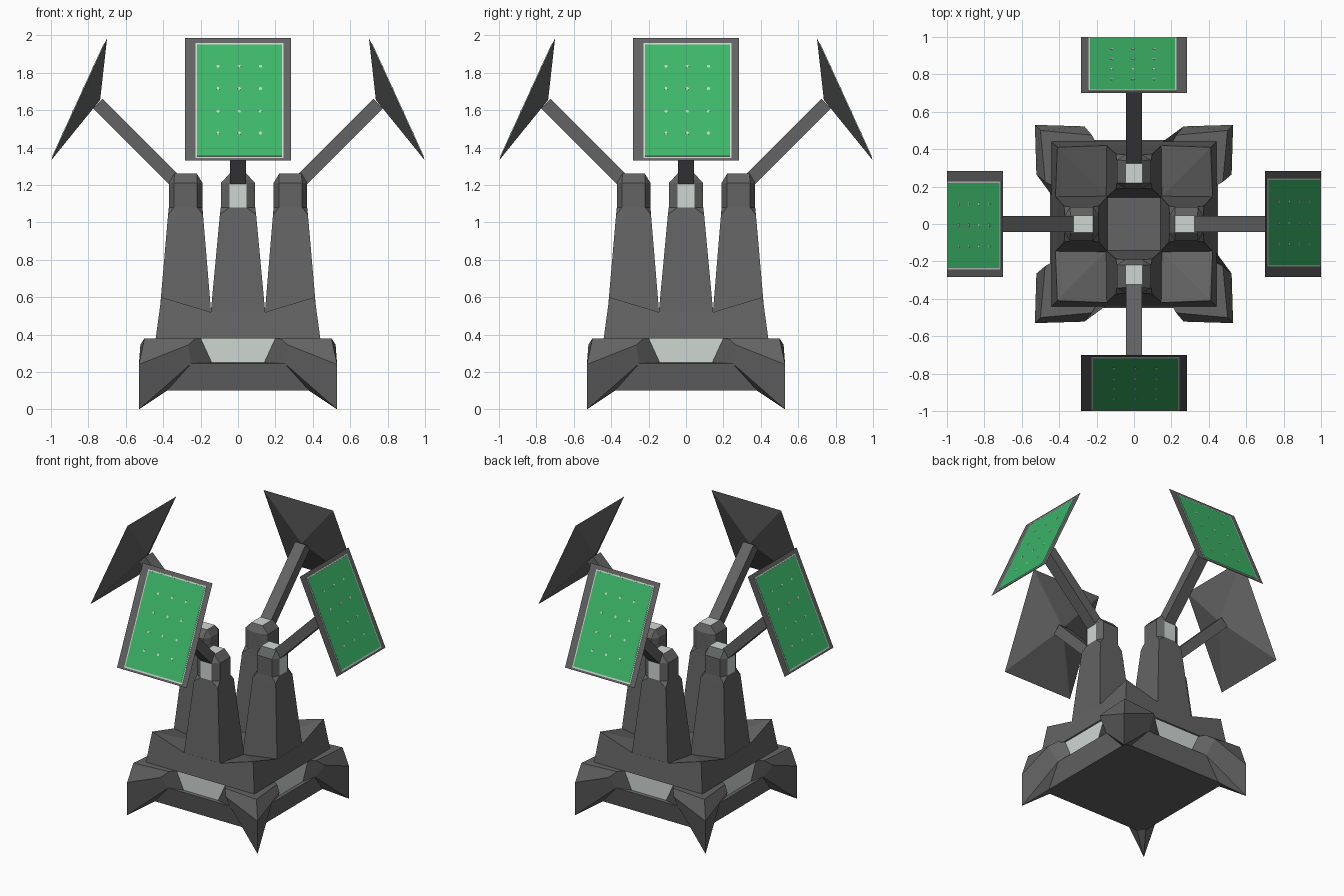
import bpy, bmesh, math
from mathutils import Matrix, Vector

if "Cube" in bpy.data.objects:
    bpy.data.objects.remove(bpy.data.objects["Cube"])


def material(name, rgb):
    m = bpy.data.materials.new(name)
    m.diffuse_color = (*rgb, 1)
    m.use_nodes = True
    m.node_tree.nodes["Principled BSDF"].inputs["Base Color"].default_value = m.diffuse_color
    return m


GREY = material("dark grey metal", (0.125, 0.125, 0.125))
WHITE = material("pale grey", (0.62, 0.68, 0.65))
GREEN = material("panel green", (0.045, 0.47, 0.14))


def finish(name, bm, mats):
    bmesh.ops.remove_doubles(bm, verts=bm.verts, dist=0.0005)
    bmesh.ops.dissolve_degenerate(bm, edges=bm.edges, dist=0.0005)
    bmesh.ops.recalc_face_normals(bm, faces=bm.faces)
    me = bpy.data.meshes.new(name)
    bm.to_mesh(me)
    bm.free()
    for m in mats:
        me.materials.append(m)
    ob = bpy.data.objects.new(name, me)
    bpy.context.collection.objects.link(ob)
    return ob


def spin(k):
    return Matrix.Rotation(k * math.pi / 2, 4, 'Z')


def eightfold(name, faces, white=()):
    """Faces of one eighth (x, outward distance, z), mirrored and turned to all sides."""
    bm = bmesh.new()
    for k in range(4):
        for s in (1, -1):
            for i, f in enumerate(faces):
                pts = [spin(k) @ Vector((s * x, -r, z)) for x, r, z in f]
                face = bm.faces.new([bm.verts.new(p) for p in pts])
                face.material_index = 1 if i in white else 0
    return finish(name, bm, [GREY, WHITE])


# Base with four pointed feet and recessed windows
A, B, C = (.50, .50, .38), (.53, .53, .24), (.53, .53, 0)
D, E, F = (.25, .45, .245), (.265, .522, .345), (.225, .475, .38)
W1, W2, W1c, W2c = (.20, .43, .38), (.14, .43, .25), (0, .43, .38), (0, .43, .25)
G, Gd, Gc, Dc = (.38, .42, .1), (.40, .40, .1), (0, .42, .1), (0, .45, .245)
eightfold("base", [
    [A, F, W1, W1c, (0, 0, .38)], [A, B, E, F], [B, C, D, E],
    [F, E, D, W2, W1], [W1, W2, W2c, W1c], [D, Dc, W2c, W2],
    [D, C, G], [D, G, Gc, Dc], [C, G, Gd], [G, Gd, (0, 0, .1), Gc]], white=(4,))

# Upper body with raised corners
P, Pc, Q = (.44, .44, .38), (0, .44, .38), (.41, .41, .60)
R, S, I, Ic = (.145, .42, .52), (0, .42, .52), (.145, .145, .48), (0, .145, .48)
eightfold("upper_body", [[P, Q, R, S, Pc], [Q, R, I], [R, S, Ic, I], [I, Ic, (0, 0, .48)]])


# Tapered pillar with chamfered head: half width, inner, outer, chamfers, height
RINGS = [(.152, .138, .425, 0, 0, .45), (.097, .187, .374, 0, 0, 1.04),
         (.092, .19, .37, .047, .028, 1.08), (.092, .19, .37, .047, .028, 1.21),
         (.045, .22, .34, 0, 0, 1.26)]


def pillar(name, k):
    bm = bmesh.new()
    loops = []
    for w, a, b, cx, cr, z in RINGS:
        pts = [(w - cx, b), (w, b - cr), (w, a + cr), (w - cx, a),
               (cx - w, a), (-w, a + cr), (-w, b - cr), (cx - w, b)]
        loops.append([bm.verts.new(spin(k) @ Vector((x, -r, z))) for x, r in pts])
    for n, (lo, hi) in enumerate(zip(loops, loops[1:])):
        for i in range(8):
            j = (i + 1) % 8
            f = bm.faces.new((lo[i], lo[j], hi[j], hi[i]))
            f.material_index = 1 if (n == 2 and i == 7) else 0
    bm.faces.new(loops[0])
    bm.faces.new(loops[-1]).material_index = 1
    finish(name, bm, [GREY, WHITE])


def arm(name, k):
    # square bar rising at 45 degrees from the head to the panel
    bm = bmesh.new()
    a, b = Vector((0, -.34, 1.225)), Vector((0, -.75, 1.635))
    d = (b - a).normalized()
    n = Vector((0, d.z, -d.y))
    ends = [[bm.verts.new(spin(k) @ (c + Vector((x, 0, 0)) + n * h))
             for x, h in ((-.043, -.036), (.043, -.036), (.043, .036), (-.043, .036))]
            for c in (a, b)]
    for i in range(4):
        j = (i + 1) % 4
        bm.faces.new((ends[0][i], ends[0][j], ends[1][j], ends[1][i]))
    for e in ends:
        bm.faces.new(e)
    finish(name, bm, [GREY])


# Panel plane: u sideways, v is the height z, h lifts off the surface
TOP, BOTTOM = Vector((0, -.70, 1.985)), Vector((0, -1.0, 1.33))
SLOPE = (TOP - BOTTOM).normalized()
OUT = Vector((0, -SLOPE.z, SLOPE.y))


def on_panel(u, z, h):
    t = (z - BOTTOM.z) / (TOP.z - BOTTOM.z)
    return BOTTOM.lerp(TOP, t) + Vector((u, 0, 0)) + OUT * h


def plate(name, k, outlines, h0, h1, mat):
    bm = bmesh.new()
    for o in outlines:
        lo, hi = ([bm.verts.new(spin(k) @ on_panel(u, z, h)) for u, z in o] for h in (h0, h1))
        bm.faces.new(lo)
        bm.faces.new(hi)
        for i in range(len(o)):
            j = (i + 1) % len(o)
            bm.faces.new((lo[i], lo[j], hi[j], hi[i]))
    finish(name, bm, [mat])


def rect(x0, x1, z0, z1):
    return [(x0, z0), (x1, z0), (x1, z1), (x0, z1)]


def panel(side, k):
    # pyramid-backed frame
    bm = bmesh.new()
    v = [bm.verts.new(spin(k) @ on_panel(u, z, 0)) for u, z in rect(-.283, .283, 1.33, 1.985)]
    tip = bm.verts.new(spin(k) @ Vector((0, -.737, 1.655)))
    bm.faces.new(v)
    for i in range(4):
        bm.faces.new((v[i], v[(i + 1) % 4], tip))
    finish(side + "_panel_frame", bm, [GREY])
    # pale border, green sheet and small pale dots
    plate(side + "_panel_border", k, [rect(-.228, .243, 1.343, 1.958)], -.002, .002, WHITE)
    plate(side + "_panel_sheet", k, [rect(-.220, .235, 1.352, 1.95)], .0, .004, GREEN)
    dots = [[(x + .009 * math.cos(i * math.pi / 3), z + .008 * math.sin(i * math.pi / 3))
             for i in range(6)]
            for x in (-.107, .007, .12) for z in (1.475, 1.592, 1.713, 1.832)]
    plate(side + "_panel_dots", k, dots, .003, .0055, WHITE)


for k, side in enumerate(("front", "right", "back", "left")):
    pillar(side + "_pillar", k)
    arm(side + "_arm", k)
    panel(side, k)
